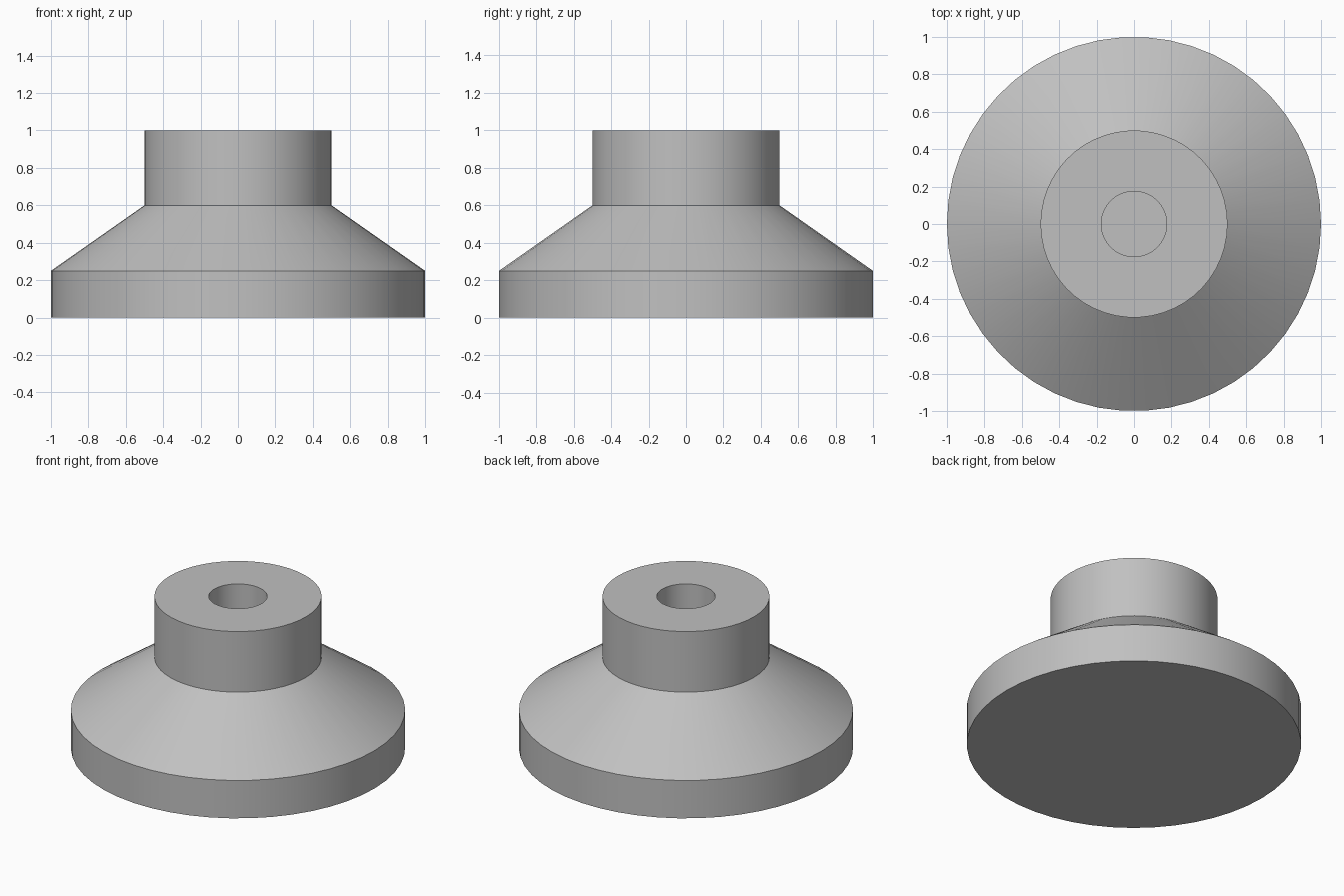
import bpy
import bmesh
import math

cube = bpy.data.objects.get("Cube")
if cube:
    bpy.data.objects.remove(cube, do_unlink=True)

SIDES = 50

# Plain grey finish
grey = bpy.data.materials.new("grey")
grey.use_nodes = True
colour = (0.53, 0.53, 0.53, 1)
grey.diffuse_color = colour
grey.node_tree.nodes["Principled BSDF"].inputs["Base Color"].default_value = colour


def lathe(name, profile, material):
    """Turn a profile of (radius, height) points that starts and ends on the axis."""
    bm = bmesh.new()
    verts = [bm.verts.new((r, 0, z)) for r, z in profile]
    edges = [bm.edges.new(pair) for pair in zip(verts, verts[1:])]
    bmesh.ops.spin(bm, geom=verts + edges, cent=(0, 0, 0), axis=(0, 0, 1),
                   angle=math.tau, steps=SIDES, use_duplicate=False)
    bmesh.ops.remove_doubles(bm, verts=bm.verts, dist=0.0001)
    bmesh.ops.recalc_face_normals(bm, faces=bm.faces)
    mesh = bpy.data.meshes.new(name)
    bm.to_mesh(mesh)
    bm.free()
    mesh.materials.append(material)
    obj = bpy.data.objects.new(name, mesh)
    bpy.context.collection.objects.link(obj)
    return obj


# Round foot: base disc, sloping shoulder, neck and blind bore
foot = lathe("foot", [(0, 0), (1, 0), (1, 0.25), (0.5, 0.6), (0.5, 1),
                      (0.175, 1), (0.175, 0.4), (0, 0.4)], grey)

bpy.ops.object.select_all(action="DESELECT")
foot.select_set(True)
bpy.context.view_layer.objects.active = foot
bpy.ops.object.shade_smooth_by_angle(angle=math.radians(25))
